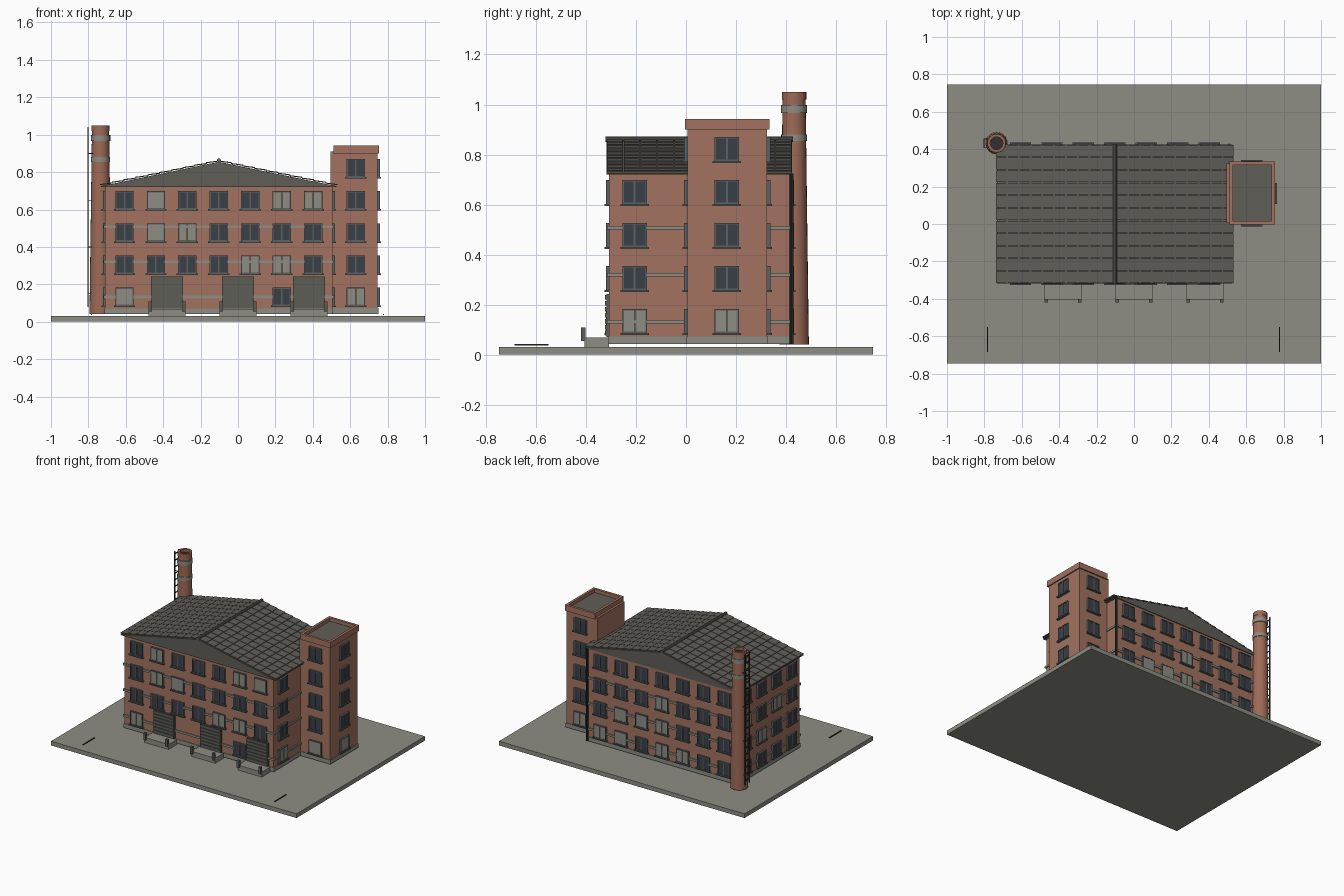
import bpy, bmesh, math, random
from mathutils import Matrix, Vector

if "Cube" in bpy.data.objects:
    bpy.data.objects.remove(bpy.data.objects["Cube"])

random.seed(4)


def mat(name, r, g, b):
    m = bpy.data.materials.new(name)
    m.diffuse_color = (r, g, b, 1)
    m.use_nodes = True
    m.node_tree.nodes["Principled BSDF"].inputs["Base Color"].default_value = m.diffuse_color
    return m


BRICK = mat("brick", 0.36, 0.17, 0.115)
CHIM = mat("chimney_brick", 0.34, 0.145, 0.095)
CONC = mat("concrete", 0.27, 0.27, 0.235)
ROOF = mat("roof_slate", 0.115, 0.11, 0.095)
FRAME = mat("window_frame", 0.105, 0.12, 0.12)
GLASS = mat("dark_glass", 0.042, 0.05, 0.066)
BOARD = mat("pale_board", 0.27, 0.27, 0.235)
DOOR = mat("shutter_grey", 0.11, 0.11, 0.095)
METAL = mat("dark_metal", 0.03, 0.032, 0.032)


class Part:
    """Collects simple solids into one named mesh object."""
    def __init__(self, name, material):
        self.name, self.mat, self.bm = name, material, bmesh.new()

    def box(self, x0, x1, y0, y1, z0, z1, M=Matrix()):
        T = Matrix.Translation(((x0 + x1) / 2, (y0 + y1) / 2, (z0 + z1) / 2))
        S = Matrix.Diagonal((abs(x1 - x0), abs(y1 - y0), abs(z1 - z0), 1))
        bmesh.ops.create_cube(self.bm, size=1, matrix=M @ T @ S)

    def rings(self, cx, cy, prof, n=24):
        """Lathe an open (radius, z) profile around a vertical axis."""
        loops = [[self.bm.verts.new((cx + r * math.cos(2 * math.pi * i / n),
                                     cy + r * math.sin(2 * math.pi * i / n), z))
                  for i in range(n)] for r, z in prof]
        for a, b in zip(loops, loops[1:]):
            for i in range(n):
                j = (i + 1) % n
                self.bm.faces.new((a[i], a[j], b[j], b[i]))
        self.bm.faces.new(loops[0][::-1])
        self.bm.faces.new(loops[-1])

    def done(self, smooth=False):
        me = bpy.data.meshes.new(self.name)
        self.bm.to_mesh(me)
        self.bm.free()
        me.materials.append(self.mat)
        ob = bpy.data.objects.new(self.name, me)
        bpy.context.collection.objects.link(ob)
        if smooth:
            bpy.context.view_layer.objects.active = ob
            ob.select_set(True)
            bpy.ops.object.shade_smooth_by_angle()
            ob.select_set(False)
        return ob


def single(name, material, *dims):
    p = Part(name, material)
    p.box(*dims)
    p.done()


# Main dimensions
X0, X1, Y0, Y1 = -0.71, 0.505, -0.307, 0.418
XM, YM = (X0 + X1) / 2, (Y0 + Y1) / 2
TX0, TX1, TY0, TY1 = 0.518, 0.746, 0.006, 0.324
EAVE, RIDGE = 0.725, 0.855
ROWS = [0.134, 0.306, 0.478, 0.65, 0.822]

# Ground slab, walls and plinths
single("ground_slab", CONC, -1, 1, -0.747, 0.747, 0, 0.031)
single("main_walls", BRICK, X0, X1, Y0, Y1, 0.042, EAVE)
single("stair_tower", BRICK, X1 - 0.01, TX1, TY0, TY1, 0.042, 0.91)
p = Part("plinths", CONC)
p.box(X0 - .004, X1 + .004, Y0 - .004, Y1 + .004, 0.042, 0.072)
p.box(X1, TX1 + .004, TY0 - .004, TY1 + .004, 0.0421, 0.0721)
p.done()

# Floor bands around the main block
p = Part("floor_bands", CONC)
for z in (0.132, 0.32, 0.508):
    p.box(X0 - .008, X1 + .008, Y0 - .008, Y1 + .008, z - .007, z + .007)
p.done()

# Tower parapet and flat roof
p = Part("tower_parapet", BRICK)
a, b, c, d, w = TX0 - .008, TX1 + .008, TY0 - .009, TY1 + .009, .018
for q in ((a, b, c, c + w), (a, b, d - w, d), (a, a + w, c + w, d - w), (b - w, b, c + w, d - w)):
    p.box(*q, 0.9, 0.943)
p.done()
single("tower_roof", ROOF, a + w, b - w, c + w, d - w, 0.9, 0.918)

# Windows: local x runs along the wall, local -y points outward
frames, panes = Part("window_frames", FRAME), Part("window_glass", GLASS)
boards, sills = Part("boarded_panels", BOARD), Part("window_sills", FRAME)


def window(M, u, z, pale):
    w, h, t = 0.049, 0.048, 0.006
    for s in (-1, 1):
        frames.box(u + s * w, u + s * (w - t), -.013, 0, z - h, z + h, M)
        frames.box(u - w + t, u + w - t, -.013, 0, z + s * h, z + s * (h - t), M)
    sills.box(u - w - .008, u + w + .008, -.019, 0, z - h - .008, z - h, M)
    if pale:
        for s in (-1, 1):
            boards.box(u + s * .001, u + s * (w - t), -.0115, -.002, z - h + t, z + h - t, M)
    else:
        panes.box(u - w + t, u + w - t, -.0095, -.002, z - h + t, z + h - t, M)
        frames.box(u - .004, u + .004, -.013, -.009, z - h + t, z + h - t, M)


def wall(x, y, deg):
    return Matrix.Translation((x, y, 0)) @ Matrix.Rotation(math.radians(deg), 4, 'Z')


# D dark glass, B boarded, - none (ground floor first)
front = ["B----D-", "DDDDBBD", "DBBDDDD", "DBDDDBB"]
for z, row in zip(ROWS, front):
    for i, k in enumerate(row):
        if k != "-":
            window(wall(XM, Y0, 0), (i - 3) * 0.168, z, k == "B")
for r in range(4):
    for i in range(7):
        window(wall(XM, Y1, 180), (i - 3) * 0.168, ROWS[r], random.random() < 0.25)
    for i in range(4):
        window(wall(X0, YM, 270), (i - 1.5) * 0.175, ROWS[r], random.random() < 0.2)
    window(wall(X1, 0, 90), -0.205, ROWS[r], r == 0)
for x, y, deg in ((0.63, TY0, 0), (TX1, 0.163, 90), (0.63, TY1, 180)):
    for r in range(5):
        window(wall(x, y, deg), 0, ROWS[r], r == 0)
for part in (frames, panes, boards, sills):
    part.done()

# Gabled roof body with its triangle facing the front
RX0, RX1, RY0, RY1 = -0.733, 0.527, -0.318, 0.424
bm = bmesh.new()
tri = [bm.verts.new(v) for v in ((RX0, RY0, EAVE - .005), (RX1, RY0, EAVE - .005),
                                 (RX1, RY0, EAVE), (XM, RY0, RIDGE), (RX0, RY0, EAVE))]
f = bm.faces.new(tri)
ext = bmesh.ops.extrude_face_region(bm, geom=[f])["geom"]
bmesh.ops.translate(bm, vec=(0, RY1 - RY0, 0), verts=[g for g in ext if isinstance(g, bmesh.types.BMVert)])
bmesh.ops.recalc_face_normals(bm, faces=bm.faces)
p = Part("gable_roof", ROOF)
p.bm.free()
p.bm = bm
p.done()

# Overlapping roof slabs on both slopes
p = Part("roof_tiles", ROOF)
half, nr, nc = (RX1 - RX0) / 2, 10, 11
slope = math.atan2(RIDGE - EAVE, half)
length = math.hypot(half, RIDGE - EAVE)
dl, dw = length / nr, (RY1 - RY0) / nc
for s in (0, 180):
    M = (Matrix.Translation((XM, (RY0 + RY1) / 2, RIDGE)) @ Matrix.Rotation(math.radians(s), 4, 'Z')
         @ Matrix.Rotation(slope, 4, 'Y'))
    for r in range(nr):
        T = M @ Matrix.Translation((r * dl, 0, 0.001)) @ Matrix.Rotation(-0.07, 4, 'Y')
        for c in range(nc):
            y = (c - nc / 2) * dw
            p.box(0, dl + .003, y + .002, y + dw - .002, 0, 0.006, T)
p.done()
p = Part("ridge_cap", ROOF)
bmesh.ops.create_cone(p.bm, cap_ends=True, segments=10, radius1=.011, radius2=.011, depth=RY1 - RY0 + .006,
                      matrix=Matrix.Translation((XM, (RY0 + RY1) / 2, RIDGE + .007)) @ Matrix.Rotation(math.pi / 2, 4, 'X'))
p.done()

# Loading bays: shutters, docks and bumper posts
doors, docks, posts = Part("shutter_doors", DOOR), Part("loading_docks", CONC), Part("dock_posts", DOOR)
for x in (-0.38, 0, 0.38):
    doors.box(x - .086, x + .086, Y0 - .011, Y0, 0.07, 0.243)
    for i in range(7):
        z = 0.077 + i * 0.0238
        doors.box(x - .082, x + .082, Y0 - .017, Y0 - .01, z, z + .019)
    docks.box(x - .098, x + .098, -0.405, Y0, 0.031, 0.068)
    for s in (-.089, .089):
        posts.box(x + s - .009, x + s + .009, -0.419, -0.401, 0.055, 0.108)
for part in (doors, docks, posts):
    part.done()

# Chimney: tapered shaft, hollow lip, bands
CX, CY = -0.735, 0.432
p = Part("chimney_shaft", CHIM)
p.rings(CX, CY, [(.059, .04), (.046, 1.02), (.049, 1.02), (.049, 1.05), (.034, 1.05), (.034, 1.0)])
p.done(True)
p = Part("chimney_flue", METAL)
p.rings(CX, CY, [(.0335, 1.0), (.0335, 1.03)])
p.done(True)
p = Part("chimney_bands", CONC)
for z0, z1, r in ((.967, .998, .052), (.855, .88, .0515)):
    p.rings(CX, CY, [(r, z0), (r, z1)])
p.done(True)

# Ladder on the chimney
p = Part("chimney_ladder", METAL)
for y in (CY - .022, CY + .022):
    p.box(-.805, -.798, y - .003, y + .003, 0.08, 1.04)
for i in range(20):
    z = 0.11 + i * 0.048
    p.box(-.804, -.799, CY - .022, CY + .022, z - .003, z + .003)
for z in (.15, .4, .65, .9):
    for y in (CY - .022, CY + .022):
        p.box(-.8, CX - .03, y - .002, y + .002, z - .002, z + .002)
p.done()

# Rain pipe at the back corner and ground markers
p = Part("rain_pipe", METAL)
p.rings(X1 + .003, Y1 + .004, [(.008, .042), (.008, EAVE)], 10)
p.done(True)
p = Part("ground_markers", METAL)
for x in (-0.784, 0.778):
    p.box(x - .003, x + .003, -0.685, -0.55, 0.036, 0.042)
p.done()
